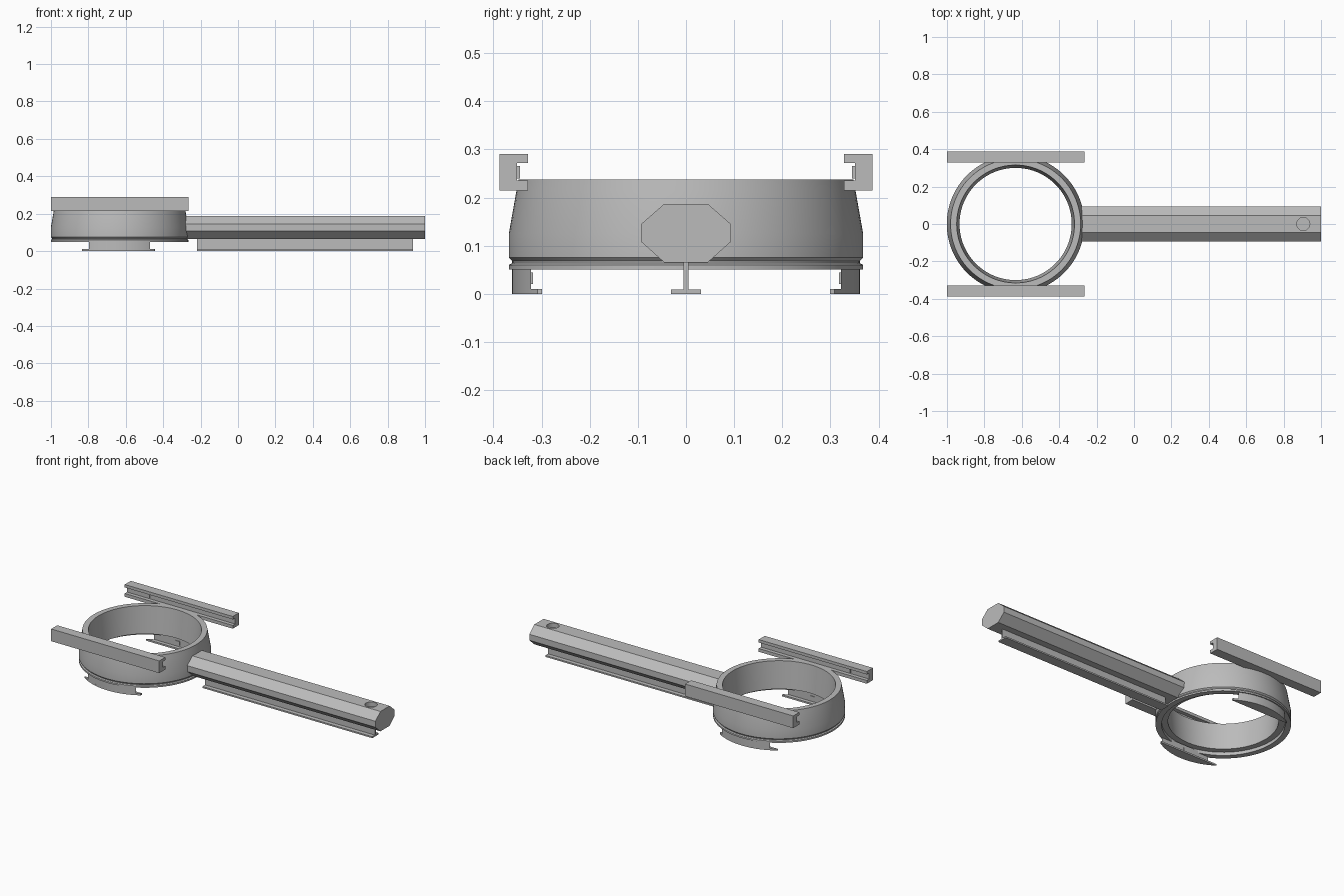
import bpy, bmesh, math

cube = bpy.data.objects.get("Cube")
if cube:
    bpy.data.objects.remove(cube, do_unlink=True)

grey = bpy.data.materials.new("plain_grey")
grey.use_nodes = True
grey.diffuse_color = (0.5, 0.5, 0.5, 1)
grey.node_tree.nodes["Principled BSDF"].inputs["Base Color"].default_value = (0.5, 0.5, 0.5, 1)

RING_X = -0.633


def finish(name, bm, smooth=False):
    bmesh.ops.recalc_face_normals(bm, faces=bm.faces)
    mesh = bpy.data.meshes.new(name)
    bm.to_mesh(mesh)
    bm.free()
    mesh.materials.append(grey)
    obj = bpy.data.objects.new(name, mesh)
    bpy.context.collection.objects.link(obj)
    bpy.ops.object.select_all(action='DESELECT')
    obj.select_set(True)
    bpy.context.view_layer.objects.active = obj
    if smooth:
        bpy.ops.object.shade_smooth_by_angle(angle=math.radians(20))
    return obj


def prism(name, points, axis, start, end, smooth=False):
    """Extrude a 2D outline along x (points are y, z) or z (points are x, y)."""
    bm = bmesh.new()
    along_x = axis == 'x'
    verts = [bm.verts.new((start, u, v) if along_x else (u, v, start)) for u, v in points]
    face = bm.faces.new(verts)
    ext = bmesh.ops.extrude_face_region(bm, geom=[face])
    moved = [g for g in ext["geom"] if isinstance(g, bmesh.types.BMVert)]
    d = end - start
    bmesh.ops.translate(bm, verts=moved, vec=(d, 0, 0) if along_x else (0, 0, d))
    return finish(name, bm, smooth)


def box(y0, y1, z0, z1):
    return [(y0, z0), (y1, z0), (y1, z1), (y0, z1)]


def revolve(name, profile, segments=96):
    bm = bmesh.new()
    loops = []
    for i in range(segments):
        a = 2 * math.pi * i / segments
        loops.append([bm.verts.new((RING_X + r * math.cos(a), r * math.sin(a), z))
                      for r, z in profile])
    n = len(profile)
    for i in range(segments):
        a, b = loops[i], loops[(i + 1) % segments]
        for j in range(n):
            k = (j + 1) % n
            bm.faces.new((a[j], b[j], b[k], a[k]))
    return finish(name, bm, True)


def segment(radius, chord, side, steps=24):
    """Outline of the disc slice beyond a chord, on the given y side."""
    half = math.acos(chord / radius)
    angles = [-half + 2 * half * i / steps for i in range(steps + 1)]
    return [(RING_X + radius * math.sin(a), side * radius * math.cos(a)) for a in angles]


# Ring with tapered walls, outer groove and a recess underneath
revolve("ring", [
    (0.368, 0.05), (0.368, 0.06), (0.361, 0.064), (0.361, 0.068),
    (0.368, 0.075), (0.368, 0.125), (0.352, 0.215), (0.348, 0.237),
    (0.315, 0.237), (0.300, 0.07), (0.335, 0.07), (0.335, 0.05)])

for side, label in ((1, "back"), (-1, "front")):
    # Upper channel rail opening inwards
    channel = [(0.328, 0.215), (0.387, 0.215), (0.387, 0.29), (0.328, 0.29),
               (0.328, 0.272), (0.351, 0.272), (0.351, 0.235), (0.328, 0.235)]
    prism(label + "_rail", [(side * y, z) for y, z in channel], 'x', -1, -0.265)
    prism(label + "_rail_stop", box(side * 0.345, side * 0.353, 0.24, 0.265), 'x', -0.875, -0.845)

    # Lower curved foot with an inward lip
    prism(label + "_foot", segment(0.361, 0.322, side), 'z', 0, 0.062, True)
    lip = [(min(x, -0.444), y) for x, y in segment(0.361, 0.299, side)]
    prism(label + "_foot_lip", lip, 'z', 0, 0.01, True)
    prism(label + "_foot_stop", box(side * 0.318, side * 0.33, 0.02, 0.044), 'x', -0.65, -0.62)

# Eight-sided handle
half = [(0.045, 0.065), (0.093, 0.108), (0.093, 0.145), (0.045, 0.187)]
outline = half + [(-y, z) for y, z in reversed(half)]
handle = prism("handle", outline, 'x', -0.305, 1.0)

# Round recess near the handle end
circle = [(0.905 + 0.035 * math.cos(math.tau * i / 32), 0.035 * math.sin(math.tau * i / 32))
          for i in range(32)]
cutter = prism("recess_cutter", circle, 'z', 0.16, 0.22)
cutter.hide_render = True
cut = handle.modifiers.new("recess", 'BOOLEAN')
cut.operation = 'DIFFERENCE'
cut.solver = 'EXACT'
cut.object = cutter
bpy.context.view_layer.objects.active = handle
bpy.ops.object.modifier_apply(modifier=cut.name)
bpy.data.objects.remove(cutter, do_unlink=True)

# T-shaped runner under the handle
tee = [(0.031, 0), (0.031, 0.009), (0.005, 0.009), (0.005, 0.067)]
prism("handle_runner", tee + [(-y, z) for y, z in reversed(tee)], 'x', -0.22, 0.935)
